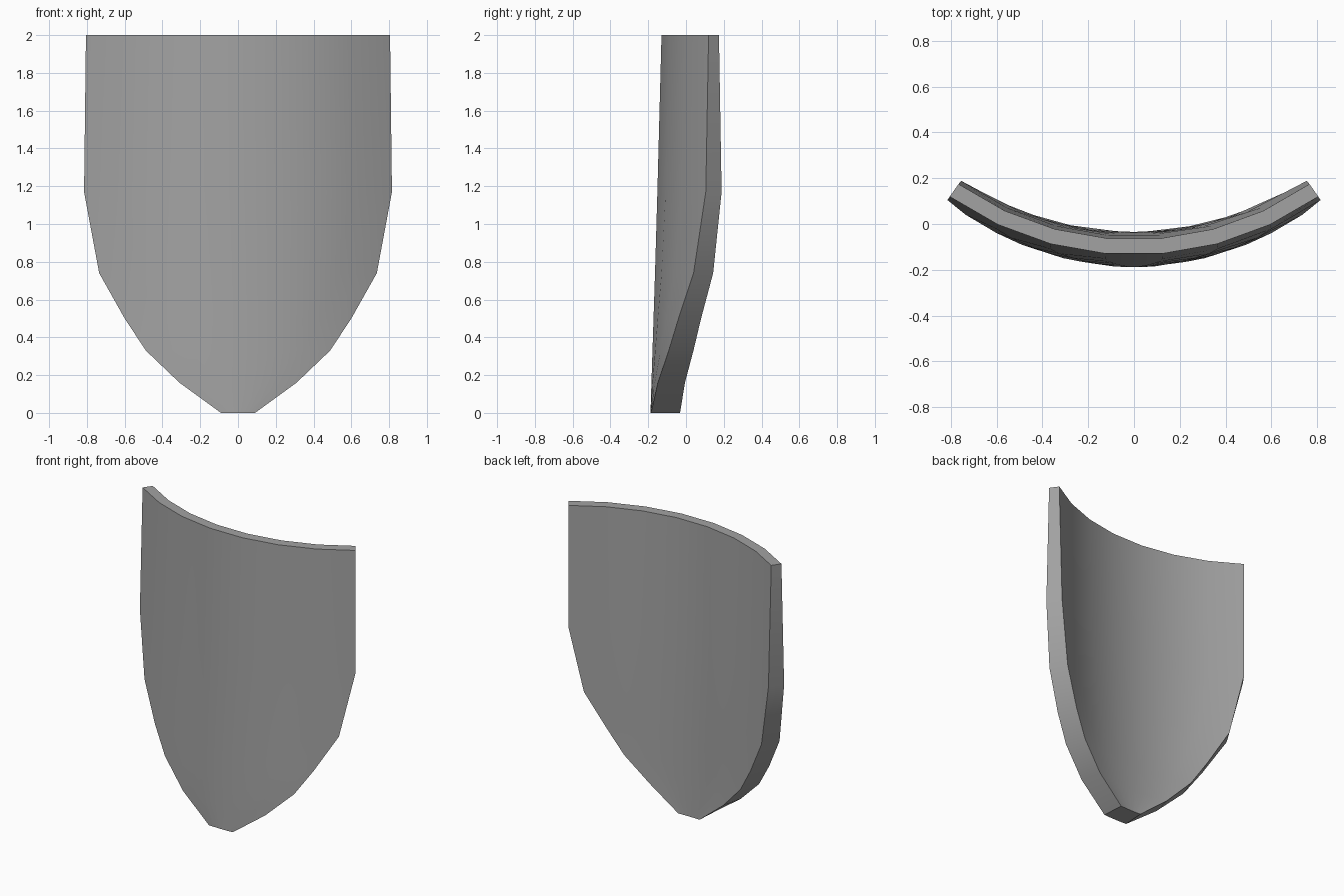
import bpy
import bmesh
from math import asin, sin, cos, radians

cube = bpy.data.objects.get("Cube")
if cube:
    bpy.data.objects.remove(cube, do_unlink=True)

# Single grey material
grey = bpy.data.materials.new("plain grey")
grey.use_nodes = True
colour = (0.36, 0.36, 0.36, 1)
grey.diffuse_color = colour
grey.node_tree.nodes["Principled BSDF"].inputs["Base Color"].default_value = colour

# Shield outline: (height, half width)
OUTLINE = [(0, 0.09), (0.16, 0.31), (0.33, 0.488), (0.5, 0.6),
           (0.74, 0.735), (1.17, 0.815), (2, 0.805)]
RADIUS = 1.4
COLUMNS = [i / 7 for i in range(-7, 8, 2)]


def shield_row(bm, z, half_width, back):
    """One arc of vertices across the curved plate, thicker toward the tip."""
    low = 1 - z / 2
    centre_y = 1.265 - 0.053 * low
    radius = RADIUS - back * (0.067 + 0.087 * low)
    sweep = asin(half_width / RADIUS)
    return [bm.verts.new((radius * sin(sweep * t),
                          centre_y - radius * cos(sweep * t), z))
            for t in COLUMNS]


def strip(bm, a, b):
    """Quads between two matching lines of vertices."""
    for i in range(len(a) - 1):
        bm.faces.new((a[i], a[i + 1], b[i + 1], b[i]))


bm = bmesh.new()
front = [shield_row(bm, z, w, 0) for z, w in OUTLINE]
rear = [shield_row(bm, z, w, 1) for z, w in OUTLINE]

# Front and rear curved surfaces
for side in (front, rear):
    for lower, upper in zip(side, side[1:]):
        strip(bm, lower, upper)

# Rim: bottom tip, top edge and both flanks
for k in (0, -1):
    strip(bm, front[k], rear[k])
    strip(bm, [row[k] for row in front], [row[k] for row in rear])

bmesh.ops.recalc_face_normals(bm, faces=bm.faces)
mesh = bpy.data.meshes.new("shield_plate")
bm.to_mesh(mesh)
bm.free()
mesh.materials.append(grey)

shield = bpy.data.objects.new("shield_plate", mesh)
bpy.context.collection.objects.link(shield)
bpy.ops.object.select_all(action='DESELECT')
shield.select_set(True)
bpy.context.view_layer.objects.active = shield
bpy.ops.object.shade_smooth_by_angle(angle=radians(30))
